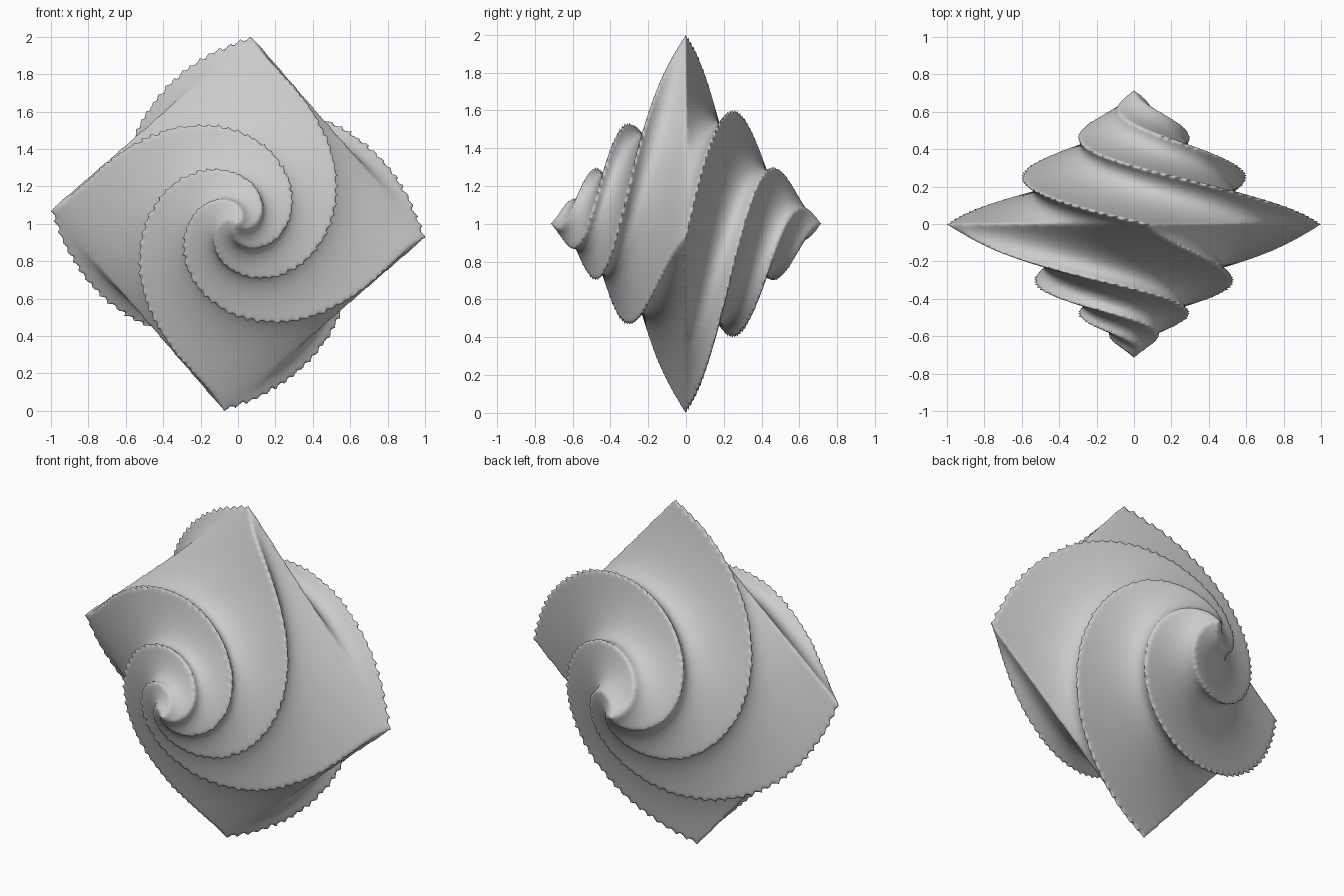
import bpy, bmesh, math

if "Cube" in bpy.data.objects:
    bpy.data.objects.remove(bpy.data.objects["Cube"])

HALF, SIDE, STEPS = 0.72, 24, 110      # half depth, points per square side, rings per half
RADIUS = 1.012                         # corner radius before the edges are softened

def twist(s):
    # twist in degrees, tightening towards both tips
    t = abs(s)
    return -4 - (30 * t + 300 * t * t) if s < 0 else -4 + 178 * t + 95 * t * t

def ring(bm, s):
    # straight-sided square section, shrinking from the equator to a tip
    t = abs(s)
    r = RADIUS * (1 - t - 0.03 * t * (1 - t))
    a = math.radians(twist(s))
    verts = []
    for k in range(4):
        a0, a1 = a + k * math.pi / 2, a + (k + 1) * math.pi / 2
        for i in range(SIDE):
            f = i / SIDE
            x = r * ((1 - f) * math.cos(a0) + f * math.cos(a1))
            z = r * ((1 - f) * math.sin(a0) + f * math.sin(a1))
            verts.append(bm.verts.new((x, s * HALF, 1 + z)))
    return verts

# twisted double pyramid lying along the y axis
bm = bmesh.new()
rings = [ring(bm, i / STEPS) for i in range(-STEPS + 1, STEPS)]
n = 4 * SIDE
for a, b in zip(rings, rings[1:]):
    for i in range(n):
        bm.faces.new((a[i], a[(i + 1) % n], b[(i + 1) % n], b[i]))
for end, y in ((rings[0], -HALF), (rings[-1], HALF)):
    tip = bm.verts.new((0, y, 1))
    for i in range(n):
        bm.faces.new((end[i], end[(i + 1) % n], tip))
bmesh.ops.recalc_face_normals(bm, faces=bm.faces)
mesh = bpy.data.meshes.new("twisted_spiral")
bm.to_mesh(mesh)
bm.free()
obj = bpy.data.objects.new("twisted_spiral", mesh)
bpy.context.collection.objects.link(obj)

# soften the ridges like a worn carving
remesh = obj.modifiers.new("remesh", 'REMESH')
remesh.mode = 'VOXEL'
remesh.voxel_size = 0.013
remesh.use_smooth_shade = True
smooth = obj.modifiers.new("smooth", 'SMOOTH')
smooth.factor = 0.5
smooth.iterations = 5
